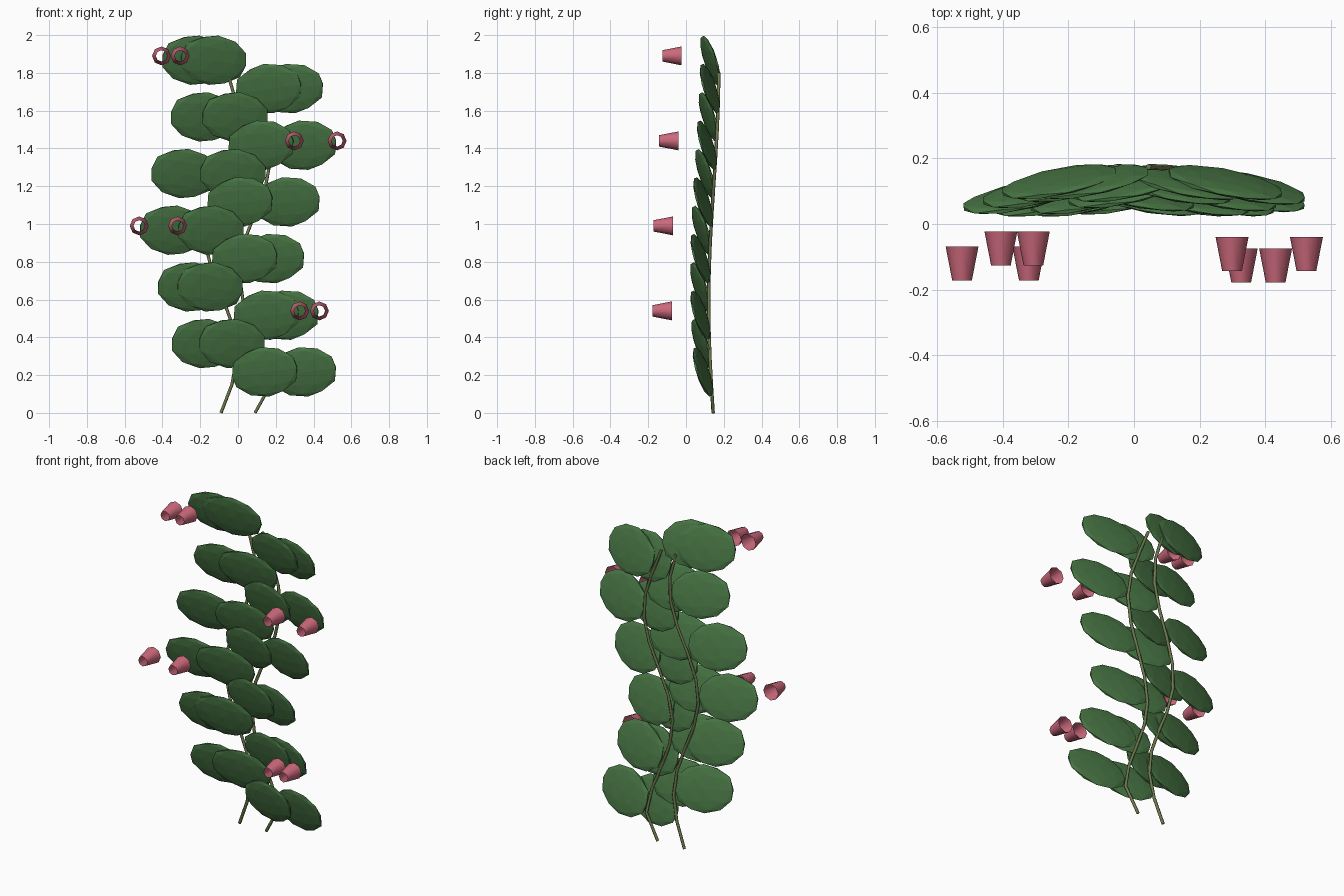
import bpy, bmesh
from math import sin, cos, radians, pi
from mathutils import Matrix, Vector

if "Cube" in bpy.data.objects:
    bpy.data.objects.remove(bpy.data.objects["Cube"])


def material(name, rgb):
    m = bpy.data.materials.new(name)
    m.diffuse_color = (*rgb, 1)
    m.use_nodes = True
    m.node_tree.nodes["Principled BSDF"].inputs["Base Color"].default_value = m.diffuse_color
    return m


LEAF = material("leaf_green", (0.065, 0.18, 0.058))
STEM = material("stem_olive", (0.15, 0.19, 0.075))
FLOWER = material("flower_pink", (0.60, 0.14, 0.20))
STEP = 0.15


def stem_point(side, i):
    """Point i on one of the two winding stems (side -1 or 1)."""
    z = STEP * i
    phase = 1.0 if side > 0 and i > 0 else 0.0
    x = side * 0.09 + 0.085 * sin(5.0 * z + phase)
    y = 0.147 - 0.027 * cos(2.5 * (z - 0.58))
    return Vector((x, y, z))


def finish(bm, name, mat, matrix, smooth=False):
    for f in bm.faces:
        f.smooth = smooth
    me = bpy.data.meshes.new(name)
    bm.to_mesh(me)
    bm.free()
    me.transform(matrix)
    me.materials.append(mat)
    ob = bpy.data.objects.new(name, me)
    bpy.context.collection.objects.link(ob)


def add_stem(side):
    cu = bpy.data.curves.new("stem", "CURVE")
    cu.dimensions = "3D"
    cu.bevel_depth = 0.009
    cu.bevel_resolution = 1
    cu.use_fill_caps = True
    sp = cu.splines.new("POLY")
    sp.points.add(12)
    for i, p in enumerate(sp.points):
        p.co = (*stem_point(side, i), 1)
    cu.materials.append(STEM)
    bpy.context.collection.objects.link(bpy.data.objects.new("stem", cu))


def add_leaf(base, s):
    """Flattened faceted ball, top and outer end leaning forward."""
    bm = bmesh.new()
    bmesh.ops.create_icosphere(bm, subdivisions=2, radius=1)
    m = (Matrix.Translation(base + Vector((s * 0.173, -0.045, 0.067)))
         @ Matrix.Rotation(radians(-s * 10), 4, "Z")
         @ Matrix.Rotation(radians(16), 4, "X")
         @ Matrix.Rotation(radians(-s * 8), 4, "Y")
         @ Matrix.Diagonal((0.186, 0.019, 0.137, 1)))
    finish(bm, "leaf", LEAF, m)


def add_flower(base, s):
    """Open eight-sided tube, narrow end to the front."""
    bm = bmesh.new()
    bmesh.ops.create_cone(bm, cap_ends=False, segments=8,
                          radius1=0.05, radius2=0.03, depth=0.103)
    m = (Matrix.Translation(base + Vector((s * 0.35, -0.248, 0.09)))
         @ Matrix.Rotation(pi / 2, 4, "X"))
    finish(bm, "flower", FLOWER, m, True)


for side in (-1, 1):
    add_stem(side)
    for i in range(1, 13):
        s = 1 if i % 2 else -1      # leaves alternate right and left
        p = stem_point(side, i)
        add_leaf(p, s)
        if i % 3 == 0:
            add_flower(p, s)
